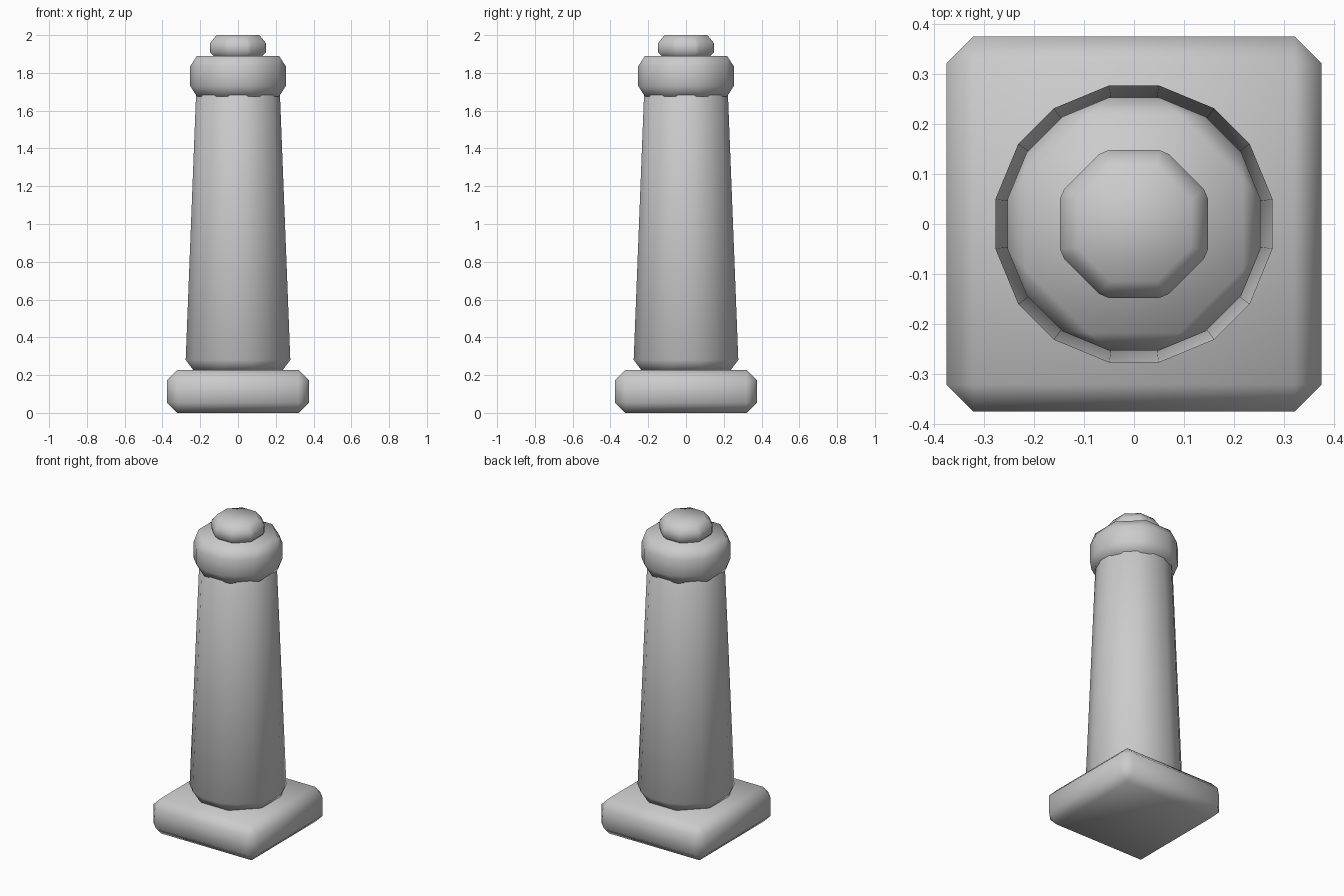
import bpy, bmesh, math

if "Cube" in bpy.data.objects:
    bpy.data.objects.remove(bpy.data.objects["Cube"])


def finish(name, bm):
    bmesh.ops.remove_doubles(bm, verts=bm.verts, dist=1e-4)
    bmesh.ops.recalc_face_normals(bm, faces=bm.faces)
    for f in bm.faces:
        f.smooth = True
    mesh = bpy.data.meshes.new(name)
    bm.to_mesh(mesh)
    bm.free()
    obj = bpy.data.objects.new(name, mesh)
    bpy.context.collection.objects.link(obj)
    return obj


def ring(bm, z, apothem, half):
    """Octagon with cut corners; half is half the length of each flat."""
    verts = []
    for k in range(8):
        a = k * math.pi / 4
        for h in (-half, half):
            verts.append(bm.verts.new((apothem * math.cos(a) - h * math.sin(a),
                                       apothem * math.sin(a) + h * math.cos(a), z)))
    return verts


def bevelled_octagon(name, bottom, lower, upper, top):
    """Ends are plain octagons (z, apothem); shoulders are (z, apothem, half flat)."""
    t = math.tan(math.pi / 8)
    bm = bmesh.new()
    profile = [(*bottom, bottom[1] * t), lower, upper, (*top, top[1] * t)]
    rings = [ring(bm, *p) for p in profile]
    for r0, r1 in zip(rings, rings[1:]):
        for i in range(16):
            j = (i + 1) % 16
            bm.faces.new((r0[i], r0[j], r1[j], r1[i]))
    bm.faces.new(rings[0][::-1])
    bm.faces.new(rings[-1])
    return finish(name, bm)


# Square base slab with chamfered edges
bm = bmesh.new()
bmesh.ops.create_cube(bm, size=1)
for v in bm.verts:
    v.co = (v.co.x * 0.75, v.co.y * 0.75, (v.co.z + 0.5) * 0.227)
bmesh.ops.bevel(bm, geom=bm.edges[:], offset=0.054, segments=1, affect='EDGES')
finish("base_slab", bm)

# Tapered shaft
bevelled_octagon("shaft", (0.225, 0.235), (0.28, 0.277, 0.05),
                 (1.69, 0.222, 0.042), (1.74, 0.18))

# Collar
bevelled_octagon("collar", (1.675, 0.217), (1.73, 0.253, 0.05),
                 (1.835, 0.253, 0.05), (1.89, 0.218))

# Top knob
bevelled_octagon("top_knob", (1.875, 0.115), (1.91, 0.148, 0.05),
                 (1.957, 0.148, 0.05), (2.0, 0.114))
